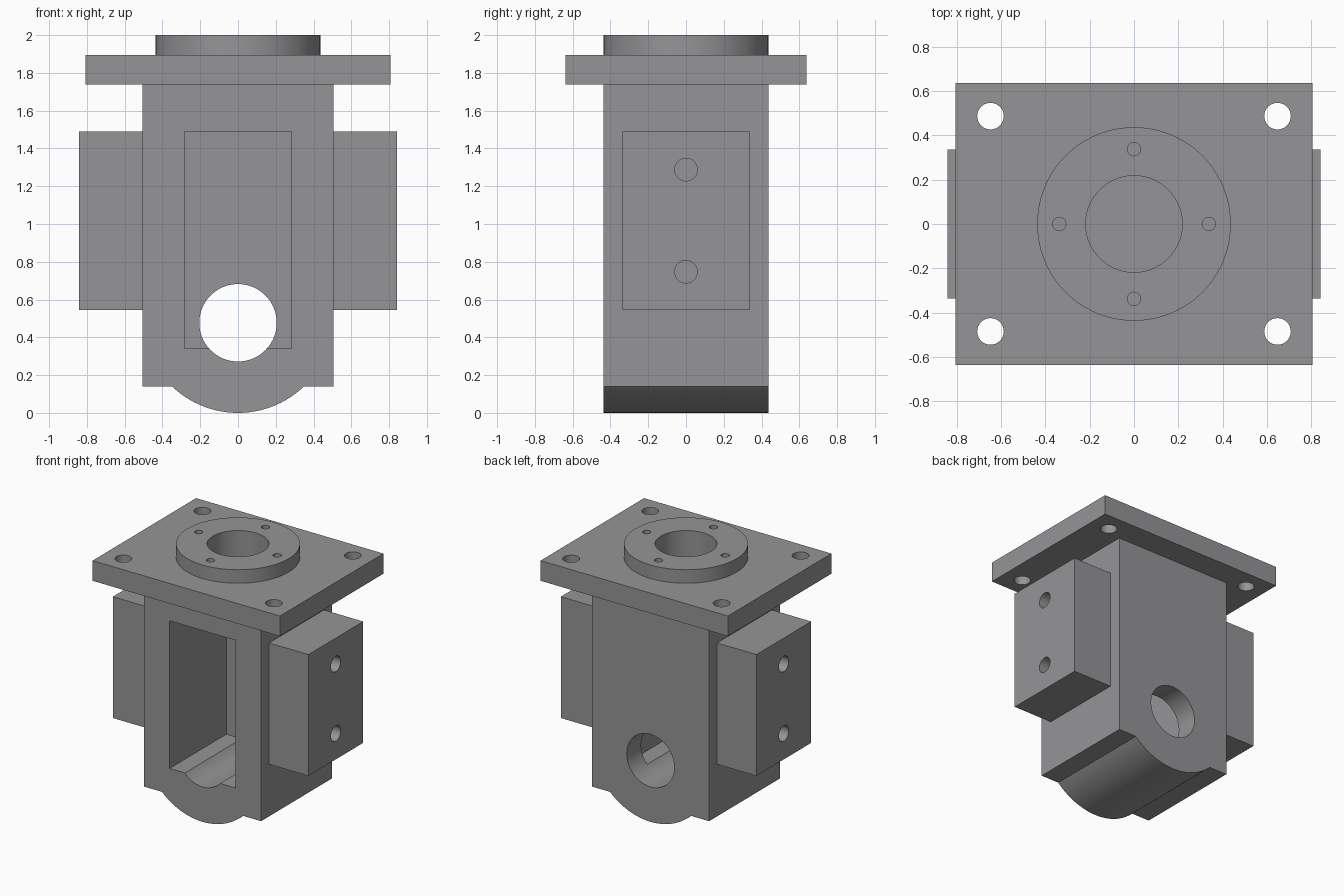
import bpy, bmesh, math
from mathutils import Matrix

if "Cube" in bpy.data.objects:
    bpy.data.objects.remove(bpy.data.objects["Cube"])

steel = bpy.data.materials.new("steel grey")
steel.diffuse_color = (0.3, 0.3, 0.31, 1)
steel.use_nodes = True
steel.node_tree.nodes["Principled BSDF"].inputs["Base Color"].default_value = steel.diffuse_color


def make(name, bm):
    bmesh.ops.recalc_face_normals(bm, faces=bm.faces)
    me = bpy.data.meshes.new(name)
    bm.to_mesh(me)
    bm.free()
    ob = bpy.data.objects.new(name, me)
    bpy.context.collection.objects.link(ob)
    me.materials.append(steel)
    return ob


def box(name, x0, x1, y0, y1, z0, z1):
    bm = bmesh.new()
    bmesh.ops.create_cube(bm, size=1)
    for v in bm.verts:
        v.co = ((x0, x1)[v.co.x > 0], (y0, y1)[v.co.y > 0], (z0, z1)[v.co.z > 0])
    return make(name, bm)


def cyl(name, axis, centre, r, length, seg=64):
    rot = {'X': Matrix.Rotation(math.pi / 2, 4, 'Y'),
           'Y': Matrix.Rotation(math.pi / 2, 4, 'X'),
           'Z': Matrix.Identity(4)}[axis]
    bm = bmesh.new()
    bmesh.ops.create_cone(bm, cap_ends=True, segments=seg, radius1=r, radius2=r,
                          depth=length, matrix=Matrix.Translation(centre) @ rot)
    return make(name, bm)


def cut(ob, cutters):
    for c in cutters:
        c.hide_render = True
        m = ob.modifiers.new("cut", 'BOOLEAN')
        m.operation, m.solver, m.object = 'DIFFERENCE', 'EXACT', c
    bpy.context.view_layer.update()
    dg = bpy.context.evaluated_depsgraph_get()
    me = bpy.data.meshes.new_from_object(ob.evaluated_get(dg))
    ob.modifiers.clear()
    ob.data = me
    for c in cutters:
        bpy.data.objects.remove(c)


D = 0.437            # half depth of the body
BORE_FLOOR = 1.6

# Main body with front pocket, cross hole and top bore
body = box("body", -0.505, 0.505, -D, D, 0.14, 1.738)
cut(body, [box("pocket_cutter", -0.283, 0.283, -0.6, 0.26, 0.34, 1.49),
           cyl("cross_cutter", 'Y', (0, 0, 0.477), 0.205, 2),
           cyl("bore_cutter", 'Z', (0, 0, BORE_FLOOR + 0.5), 0.218, 1)])

# Rounded underside: circular segment extruded along the depth
R = 0.505
a = math.acos((R - 0.14) / R)
bm = bmesh.new()
N = 32
arc = []
for i in range(N + 1):
    t = -a + 2 * a * i / N
    arc.append(bm.verts.new((R * math.sin(t), -D, R - R * math.cos(t))))
face = bm.faces.new(arc)
ext = bmesh.ops.extrude_face_region(bm, geom=[face])
bmesh.ops.translate(bm, vec=(0, 2 * D, 0),
                    verts=[g for g in ext['geom'] if isinstance(g, bmesh.types.BMVert)])
base = make("rounded_base", bm)

# Side mounting blocks, each with two blind holes
sides = []
for s, name in ((-1, "left_block"), (1, "right_block")):
    xs = sorted((s * 0.505, s * 0.843))
    b = box(name, xs[0], xs[1], -0.337, 0.337, 0.545, 1.49)
    cut(b, [cyl("side_hole_cutter", 'X', (s * 0.82, 0, z), 0.06, 0.4, 32)
            for z in (0.747, 1.288)])
    sides.append(b)

# Top flange with four corner holes and the bore
flange = box("top_flange", -0.807, 0.807, -0.637, 0.637, 1.738, 1.895)
cut(flange, [cyl("corner_cutter", 'Z', (x, y, 1.8), 0.06, 1, 32)
             for x in (-0.648, 0.648) for y in (-0.485, 0.487)]
    + [cyl("bore_cutter", 'Z', (0, 0, 1.8), 0.218, 1)]
    + [cyl("bolt_cutter", 'Z', (0.338 * math.cos(k * math.pi / 2),
                                0.338 * math.sin(k * math.pi / 2), 2.0), 0.03, 0.4, 24)
       for k in range(4)])

# Round boss with bolt circle
boss = cyl("top_boss", 'Z', (0, 0, 1.9475), D, 0.105, 96)
cut(boss, [cyl("bore_cutter", 'Z', (0, 0, 1.9), 0.218, 1)]
    + [cyl("bolt_cutter", 'Z', (0.338 * math.cos(k * math.pi / 2),
                                0.338 * math.sin(k * math.pi / 2), 2.0), 0.03, 0.4, 24)
       for k in range(4)])

# Smooth the round walls while keeping machined edges sharp
parts = [body, base, flange, boss] + sides
bpy.ops.object.select_all(action='DESELECT')
for ob in parts:
    ob.select_set(True)
bpy.context.view_layer.objects.active = body
bpy.ops.object.shade_smooth_by_angle(angle=math.radians(30))
